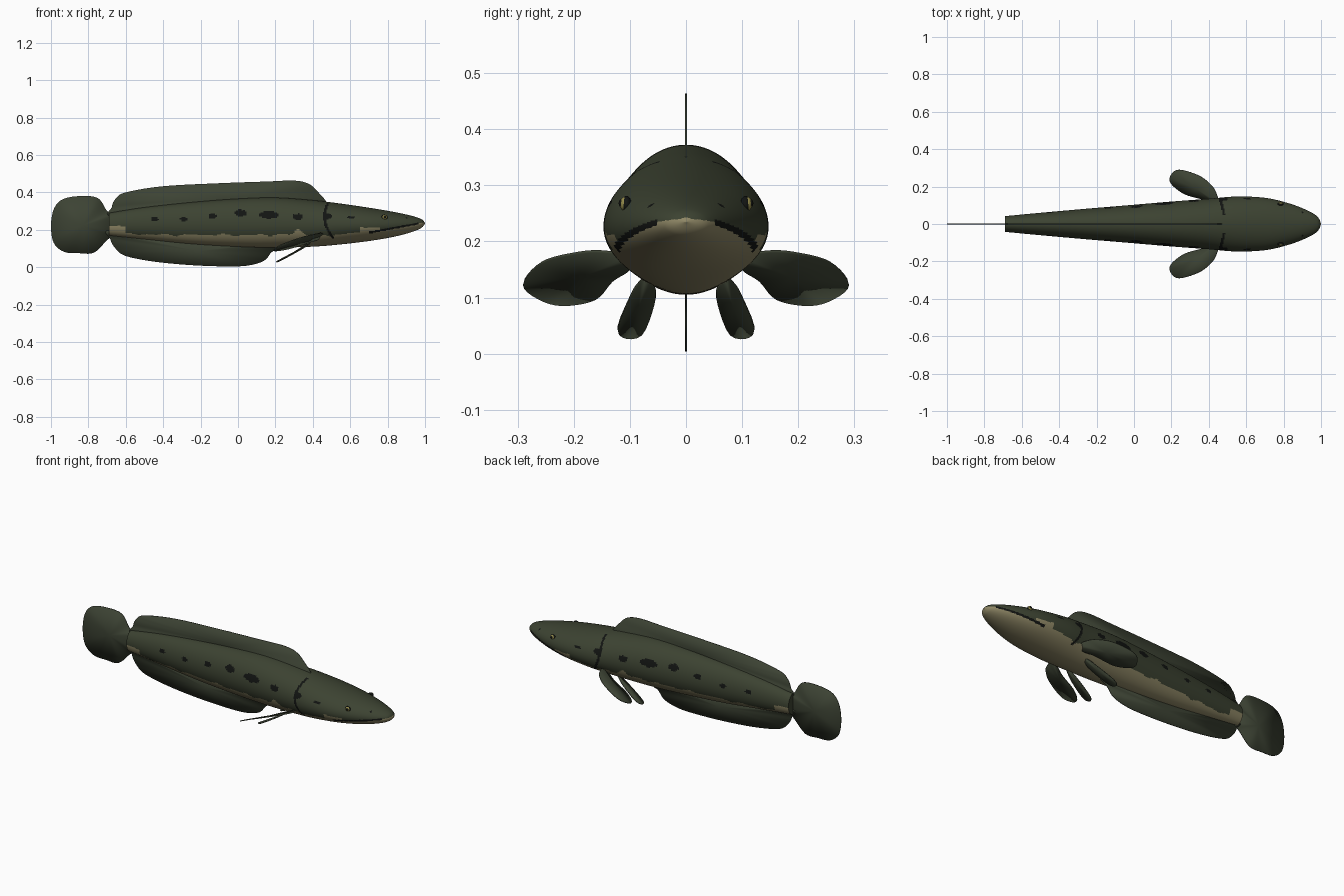
import bpy, bmesh, math
from mathutils import Vector

cube = bpy.data.objects.get("Cube")
if cube:
    bpy.data.objects.remove(cube, do_unlink=True)


def material(name, r, g, b):
    m = bpy.data.materials.new(name)
    m.use_nodes = True
    m.diffuse_color = (r, g, b, 1)
    shader = m.node_tree.nodes["Principled BSDF"]
    shader.inputs["Base Color"].default_value = (r, g, b, 1)
    shader.inputs["Roughness"].default_value = 0.7
    return m


OLIVE = material("olive skin", 0.045, 0.055, 0.031)
CREAM = material("cream belly", 0.27, 0.24, 0.13)
BLACK = material("black markings", 0.006, 0.007, 0.006)
FIN = material("fin olive", 0.046, 0.056, 0.034)
GOLD = material("gold iris", 0.3, 0.26, 0.07)


def finish(bm, name, mats, angle=40):
    bmesh.ops.recalc_face_normals(bm, faces=bm.faces)
    mesh = bpy.data.meshes.new(name)
    bm.to_mesh(mesh)
    bm.free()
    for m in mats:
        mesh.materials.append(m)
    ob = bpy.data.objects.new(name, mesh)
    bpy.context.collection.objects.link(ob)
    bpy.ops.object.select_all(action='DESELECT')
    ob.select_set(True)
    bpy.context.view_layer.objects.active = ob
    bpy.ops.object.shade_smooth_by_angle(angle=math.radians(angle))
    return ob


def spline(points, steps, closed=False):
    """Catmull-Rom through points of any dimension."""
    p = [Vector(q) for q in points]
    n = len(p)
    at = (lambda i: p[i % n]) if closed else (lambda i: p[max(0, min(n - 1, i))])
    out = []
    for i in range(n if closed else n - 1):
        a, b, c, d = (at(i + k) for k in (-1, 0, 1, 2))
        for s in range(steps):
            t = s / steps
            out.append(0.5 * (2 * b + (c - a) * t + (2 * a - 5 * b + 4 * c - d) * t * t
                              + (3 * b - a - 3 * c + d) * t ** 3))
    return out if closed else out + [p[-1]]


# Body stations: x, top, bottom, half width
STATIONS = [(-.69, .29, .17, .042), (-.5, .32, .15, .06), (-.25, .347, .125, .082),
            (0, .366, .11, .103), (.2, .372, .105, .12), (.4, .358, .11, .135),
            (.55, .34, .122, .147), (.7, .318, .14, .14), (.82, .298, .16, .113),
            (.92, .277, .185, .076), (.98, .257, .21, .04), (1, .236, .234, .002)]

# Flank spots: x, z, half length, half height
SPOTS = [(-.445, .257, .02, .011), (-.29, .257, .019, .012), (-.135, .273, .025, .013),
         (.013, .29, .032, .018), (.165, .28, .052, .02), (.32, .27, .028, .016),
         (.478, .273, .025, .016), (.605, .267, .021, .007), (.9, .264, .005, .004)]


def belly_edge(x):
    if x > .76:
        return .185 + (x - .7) * .185
    if x > .65:
        return .213
    if x > .5:
        return .17 + (x - .5) * .12
    if x < -.6:
        return .22
    wave = .008 * abs(math.sin(x * 19)) + .003 * math.sin(x * 61)
    peak = .032 * math.exp(-((x - .32) / .025) ** 2)
    return .168 + wave + peak + .015 * max(0, -x - .3)


def body_colour(c):
    x, z = c.x, c.z
    if .7 < x < .965 and abs(z - .185 - (x - .7) * .185) < .0055:
        return 2                                        # mouth line
    gill = .462 + 3.2 * (z - .265) ** 2 + (.07 * (.265 - z) if z < .265 else 0)
    if .155 < z < .342 and abs(x - gill) < .0075:
        return 2                                        # gill slit
    if any(((x - sx) / a) ** 2 + ((z - sz) / b) ** 2 < 1 for sx, sz, a, b in SPOTS):
        return 2
    return 1 if z < belly_edge(x) or x > .996 else 0


# Body: lofted rings, coloured by position
bm = bmesh.new()
SIDES = 112
rings = []
for x, top, bottom, w in spline(STATIONS, 24):
    mid = bottom + .48 * (top - bottom)
    ring = []
    for k in range(SIDES):
        a = math.tau * k / SIDES
        s = math.sin(a)
        ring.append(bm.verts.new((x, w * math.cos(a),
                                  mid + s * (top - mid if s > 0 else mid - bottom))))
    rings.append(ring)
for r0, r1 in zip(rings, rings[1:]):
    for k in range(SIDES):
        j = (k + 1) % SIDES
        bm.faces.new((r0[k], r0[j], r1[j], r1[k]))
bm.faces.new(rings[0])
bm.faces.new(rings[-1])
for f in bm.faces:
    f.material_index = body_colour(f.calc_center_median())
finish(bm, "body", [OLIVE, CREAM, BLACK], 60)


def fin(name, outline, thickness=.004, steps=5):
    """Thin plate fanned from its middle, with a smoothed outline."""
    bm = bmesh.new()
    pts = spline(outline, steps, closed=True)
    hub = bm.verts.new(sum(pts, Vector((0, 0, 0))) / len(pts))
    vs = [bm.verts.new(p) for p in pts]
    for i, v in enumerate(vs):
        bm.faces.new((hub, v, vs[(i + 1) % len(vs)]))
    ob = finish(bm, name, [FIN])
    mod = ob.modifiers.new("thickness", 'SOLIDIFY')
    mod.thickness = thickness
    mod.offset = 0
    return ob


def upright(points):
    return [(x, 0, z) for x, z in points]


# Fins on the centre plane
fin("dorsal_fin", upright([(-.67, .27), (-.675, .32), (-.655, .365), (-.6, .4), (-.4, .433),
                           (-.1, .449), (.15, .458), (.3, .463), (.38, .445), (.43, .4),
                           (.475, .343), (.46, .3), (.2, .28), (-.3, .27)]))
fin("anal_fin", upright([(-.67, .2), (-.682, .15), (-.655, .1), (-.6, .06), (-.45, .03),
                         (-.25, .011), (-.05, .004), (.06, .01), (.14, .035), (.18, .08),
                         (.23, .112), (.2, .15), (-.2, .17)]))
fin("tail_fin", upright([(-.66, .27), (-.7, .3), (-.75, .37), (-.85, .38), (-.94, .362),
                         (-.985, .31), (-1, .22), (-.985, .13), (-.93, .082), (-.85, .075),
                         (-.77, .078), (-.7, .145), (-.66, .18)]))

# Paired fins and eyes
PECTORAL = [(.46, .1, .172), (.445, .15, .182), (.42, .2, .178), (.35, .257, .162),
            (.24, .29, .124), (.195, .257, .096), (.2, .214, .087), (.27, .16, .098),
            (.37, .13, .13), (.43, .1, .15)]
PELVIC = [(.39, .07, .135), (.37, .085, .125), (.335, .1, .1), (.24, .122, .045),
          (.205, .106, .029), (.225, .078, .035), (.3, .06, .075), (.36, .054, .11)]


def ball(name, centre, radii, mat):
    bm = bmesh.new()
    bmesh.ops.create_uvsphere(bm, u_segments=24, v_segments=14, radius=1)
    bmesh.ops.scale(bm, vec=radii, verts=bm.verts)
    bmesh.ops.translate(bm, vec=centre, verts=bm.verts)
    finish(bm, name, [mat], 80)


for side, label in ((1, "left"), (-1, "right")):
    fin(label + "_pectoral_fin", [(x, side * y, z) for x, y, z in PECTORAL], .005)
    fin(label + "_pelvic_fin", [(x, side * y, z) for x, y, z in PELVIC], .006, 3)
    ball(label + "_eye_socket", (.783, side * .106, .266), (.016, .009, .015), BLACK)
    ball(label + "_iris", (.784, side * .109, .267), (.0125, .009, .0125), GOLD)
    ball(label + "_pupil", (.785, side * .114, .268), (.0075, .006, .0075), BLACK)
